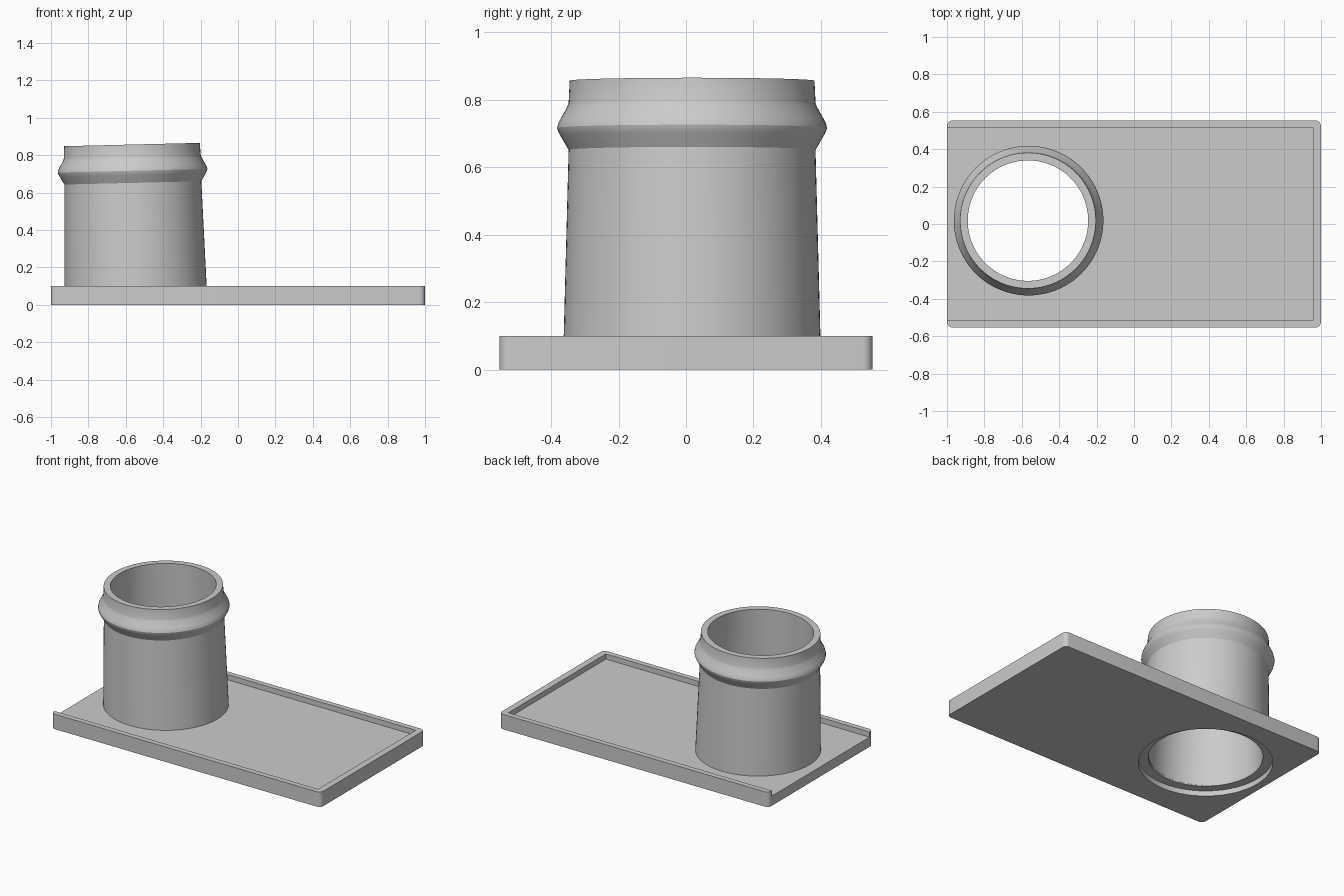
import bpy, bmesh, math
from mathutils import Matrix, Vector

if "Cube" in bpy.data.objects:
    bpy.data.objects.remove(bpy.data.objects["Cube"])

GREY = (0.6, 0.6, 0.6, 1)
grey = bpy.data.materials.new("plain_grey")
grey.use_nodes = True
grey.diffuse_color = GREY
grey.node_tree.nodes["Principled BSDF"].inputs["Base Color"].default_value = GREY

TILT = math.radians(-1.4)
FOOT = Vector((-0.546, 0.018, 0))


def make_object(name, bm):
    bmesh.ops.recalc_face_normals(bm, faces=bm.faces)
    mesh = bpy.data.meshes.new(name)
    bm.to_mesh(mesh)
    bm.free()
    mesh.materials.append(grey)
    obj = bpy.data.objects.new(name, mesh)
    bpy.context.collection.objects.link(obj)
    return obj


def box(name, low, high, corner=0):
    bm = bmesh.new()
    low, high = Vector(low), Vector(high)
    size = Matrix.Diagonal((*(high - low), 1))
    bmesh.ops.create_cube(bm, size=1, matrix=Matrix.Translation((low + high) / 2) @ size)
    if corner:
        upright = [e for e in bm.edges
                   if abs(e.verts[0].co.z - e.verts[1].co.z) > 0.01]
        bmesh.ops.bevel(bm, geom=upright, offset=corner, segments=6,
                        profile=0.5, affect="EDGES")
    return make_object(name, bm)


def lathe(name, profile, steps=96):
    """Closed ring of quads from a closed (radius, height) profile."""
    bm = bmesh.new()
    rings = []
    for i in range(steps):
        a = math.tau * i / steps
        rings.append([bm.verts.new((r * math.cos(a), r * math.sin(a), z))
                      for r, z in profile])
    n = len(profile)
    for i in range(steps):
        a, b = rings[i], rings[(i + 1) % steps]
        for j in range(n):
            k = (j + 1) % n
            bm.faces.new((a[j], b[j], b[k], a[k]))
    return make_object(name, bm)


def disc_cutter(name, radius, low, high):
    bm = bmesh.new()
    bmesh.ops.create_cone(bm, cap_ends=True, segments=96, radius1=radius,
                          radius2=radius, depth=high - low,
                          matrix=Matrix.Translation(FOOT + Vector((0, 0, (low + high) / 2))))
    return make_object(name, bm)


def cut(target, cutter):
    mod = target.modifiers.new("cut", "BOOLEAN")
    mod.operation = "DIFFERENCE"
    mod.solver = "EXACT"
    mod.object = cutter
    bpy.context.view_layer.objects.active = target
    bpy.ops.object.modifier_apply(modifier=mod.name)
    bpy.data.objects.remove(cutter)


def smooth(obj):
    bpy.ops.object.select_all(action="DESELECT")
    obj.select_set(True)
    bpy.context.view_layer.objects.active = obj
    bpy.ops.object.shade_smooth_by_angle(angle=math.radians(28))


# Base plate: rim on three sides, open at the tube end, recessed hole below
plate = box("base_plate", (-1, -0.553, 0), (1, 0.553, 0.1), corner=0.03)
cut(plate, box("tray_cutter", (-1.1, -0.517, 0.065), (0.957, 0.517, 0.2)))
cut(plate, disc_cutter("bore_cutter", 0.344, -0.1, 0.2))
cut(plate, disc_cutter("recess_cutter", 0.403, -0.1, 0.035))
smooth(plate)

# Tapered, slightly leaning tube with a flared collar
tube = lathe("collared_tube", [
    (0.343, 0.045), (0.382, 0.045), (0.366, 0.652),
    (0.391, 0.695), (0.397, 0.706), (0.400, 0.717), (0.397, 0.730), (0.391, 0.742),
    (0.370, 0.780), (0.366, 0.792), (0.363, 0.857), (0.322, 0.857)])
tube.matrix_world = Matrix.Translation(FOOT) @ Matrix.Rotation(TILT, 4, "Y")
smooth(tube)
